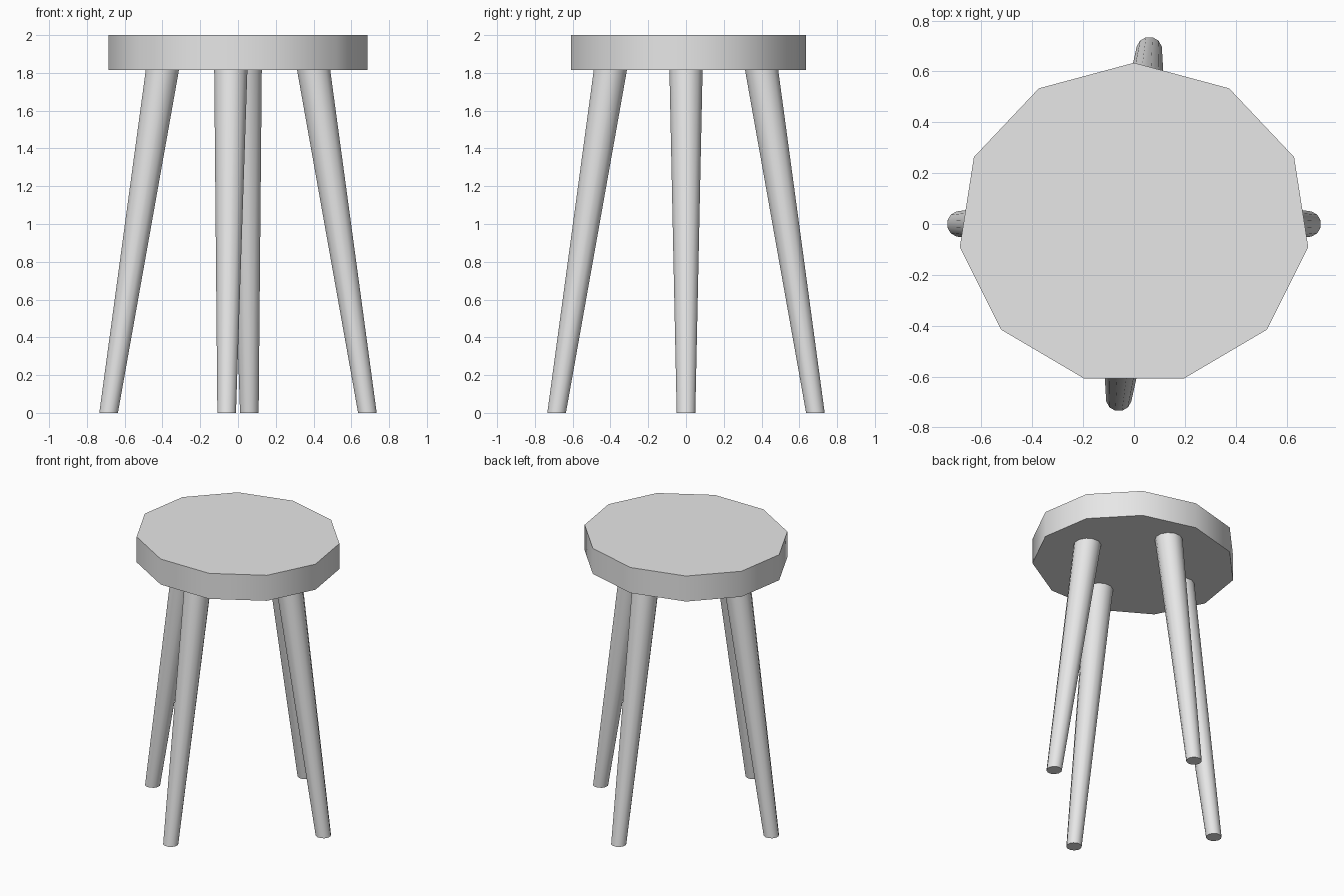
import bpy, bmesh
from math import pi, sin, cos

cube = bpy.data.objects.get("Cube")
if cube:
    bpy.data.objects.remove(cube, do_unlink=True)

# One plain grey for the whole stool
grey = bpy.data.materials.new("plain_grey")
grey.use_nodes = True
colour = (0.8, 0.8, 0.8, 1)
grey.diffuse_color = colour
grey.node_tree.nodes["Principled BSDF"].inputs["Base Color"].default_value = colour


def ring(bm, centre, rx, ry, sides, turn):
    """Horizontal ring of vertices."""
    x, y, z = centre
    angles = [turn + 2 * pi * i / sides for i in range(sides)]
    return [bm.verts.new((x + rx * cos(a), y + ry * sin(a), z)) for a in angles]


def loft(name, low, high, sides, turn):
    """Capped solid between two horizontal rings, each (centre, rx, ry)."""
    bm = bmesh.new()
    a = ring(bm, *low, sides, turn)
    b = ring(bm, *high, sides, turn)
    for i in range(sides):
        j = (i + 1) % sides
        bm.faces.new((a[i], a[j], b[j], b[i]))
    bm.faces.new(a[::-1])
    bm.faces.new(b)
    mesh = bpy.data.meshes.new(name)
    bm.to_mesh(mesh)
    bm.free()
    mesh.materials.append(grey)
    obj = bpy.data.objects.new(name, mesh)
    bpy.context.collection.objects.link(obj)
    bpy.ops.object.select_all(action="DESELECT")
    obj.select_set(True)
    bpy.context.view_layer.objects.active = obj
    bpy.ops.object.shade_smooth_by_angle(angle=pi / 4)
    return obj


# Eleven-sided oval seat with a corner at the back
SEAT_BOTTOM = 1.815
loft("seat", ((0, 0, SEAT_BOTTOM), 0.692, 0.634), ((0, 0, 2), 0.692, 0.634), 11, pi / 2)

# Tapered splayed legs: foot and top positions
legs = {
    "left_leg": ((0.685, 0), (0.4, 0)),
    "right_leg": ((-0.685, 0), (-0.4, 0)),
    "front_leg": ((-0.06, -0.685), (-0.038, -0.4)),
    "back_leg": ((0.06, 0.685), (0.038, 0.4)),
}
for name, (foot, top) in legs.items():
    loft(name, ((*foot, 0), 0.051, 0.051), ((*top, SEAT_BOTTOM + 0.003), 0.091, 0.091), 12, pi / 12)
